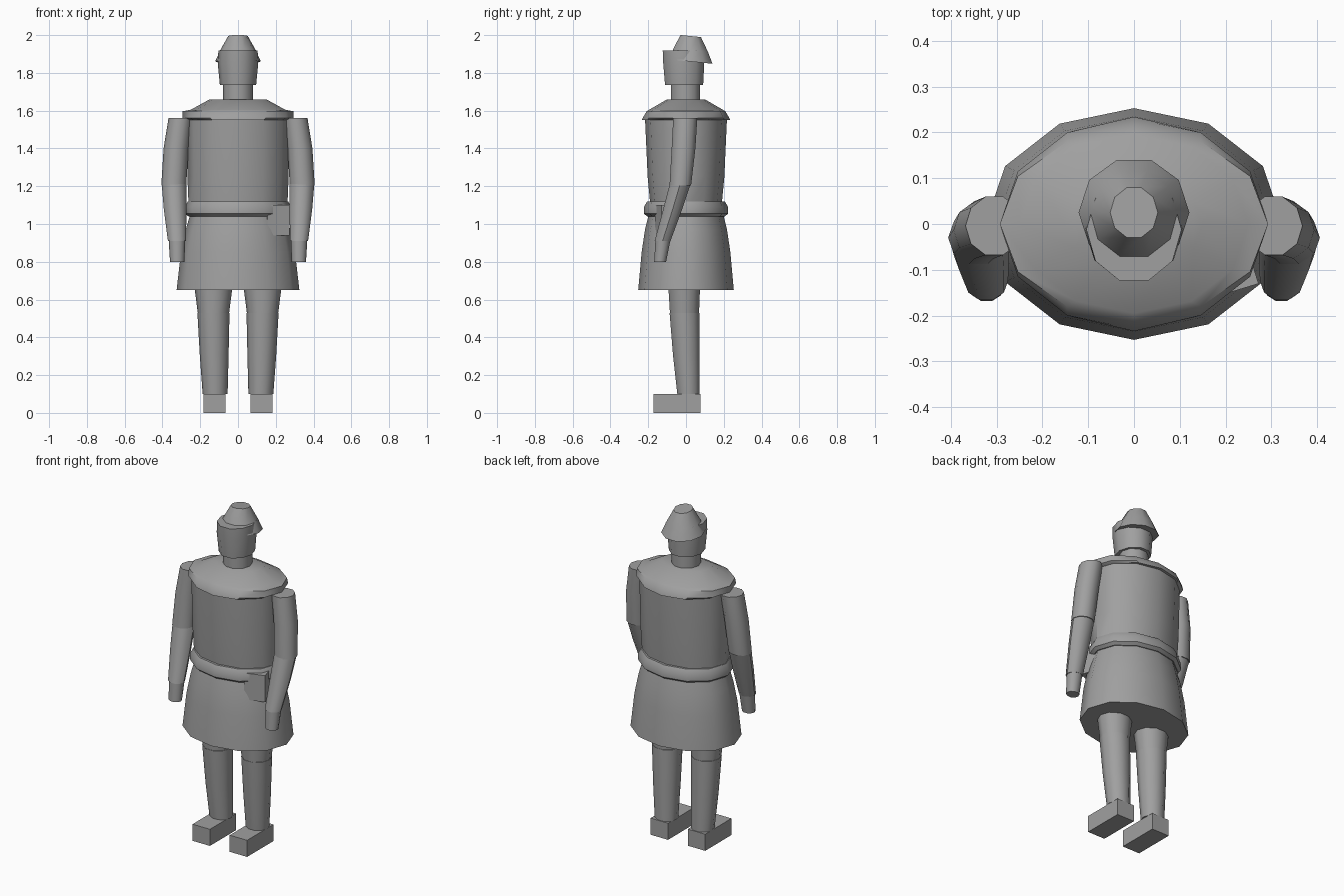
import bpy, bmesh, math
from mathutils import Matrix

if "Cube" in bpy.data.objects:
    bpy.data.objects.remove(bpy.data.objects["Cube"])

grey = bpy.data.materials.new("plain_grey")
grey.use_nodes = True
grey.diffuse_color = (0.35, 0.35, 0.35, 1)
grey.node_tree.nodes["Principled BSDF"].inputs["Base Color"].default_value = grey.diffuse_color


def finish(name, bm):
    bmesh.ops.recalc_face_normals(bm, faces=bm.faces)
    mesh = bpy.data.meshes.new(name)
    bm.to_mesh(mesh)
    bm.free()
    mesh.materials.append(grey)
    obj = bpy.data.objects.new(name, mesh)
    bpy.context.collection.objects.link(obj)
    return obj


def loft(name, rings, sides=12, tilt=0):
    """Capped tube through elliptical rings (x, y, z, x radius, y radius)."""
    bm = bmesh.new()
    loops = []
    for cx, cy, cz, rx, ry in rings:
        loop = []
        for i in range(sides):
            a = math.tau * i / sides
            y = ry * math.sin(a)
            loop.append(bm.verts.new((cx + rx * math.cos(a), cy + y, cz + tilt * y)))
        loops.append(loop)
    for low, high in zip(loops, loops[1:]):
        for i in range(sides):
            j = (i + 1) % sides
            bm.faces.new((low[i], low[j], high[j], high[i]))
    bm.faces.new(loops[0])
    bm.faces.new(loops[-1])
    obj = finish(name, bm)
    bpy.ops.object.select_all(action='DESELECT')
    obj.select_set(True)
    bpy.context.view_layer.objects.active = obj
    bpy.ops.object.shade_smooth_by_angle(angle=math.radians(40))
    return obj


def box(name, centre, size, turn=0):
    bm = bmesh.new()
    place = (Matrix.Translation(centre) @ Matrix.Rotation(math.radians(turn), 4, 'Z')
             @ Matrix.Diagonal((*size, 1)))
    bmesh.ops.create_cube(bm, size=1, matrix=place)
    return finish(name, bm)


# Tunic, belt and shoulder cape
loft("skirt", [(0, 0, 0.65, 0.325, 0.253), (0, 0, 0.85, 0.302, 0.235),
               (0, 0, 0.97, 0.277, 0.217), (0, 0, 1.06, 0.25, 0.195)])
loft("torso", [(0, 0, 1.06, 0.26, 0.185), (0, 0, 1.25, 0.268, 0.203),
               (0, 0, 1.56, 0.272, 0.217)])
loft("belt", [(0, 0, 1.04, 0.262, 0.205), (0, 0, 1.055, 0.28, 0.223),
              (0, 0, 1.09, 0.28, 0.223), (0, 0, 1.12, 0.265, 0.205)])
loft("shoulder_cape", [(0, 0, 1.55, 0.27, 0.234), (0, 0, 1.56, 0.293, 0.23),
                       (0, 0, 1.597, 0.293, 0.208), (0, 0, 1.605, 0.25, 0.195),
                       (0, 0, 1.66, 0.15, 0.1)])

# Pouch on the left hip
box("pouch", (0.2, -0.1, 1.02), (0.12, 0.1, 0.16), 17)

# Neck, head and tilted hat
loft("neck", [(0, -0.003, 1.64, 0.08, 0.08), (0, -0.003, 1.75, 0.08, 0.08)], 10)
loft("head", [(0, -0.01, 1.735, 0.096, 0.106), (0, -0.012, 1.85, 0.107, 0.114),
              (0, -0.012, 1.918, 0.104, 0.117)], 10)
loft("hat", [(0, 0.025, 1.86, 0.121, 0.121), (0, 0.025, 1.92, 0.094, 0.096),
             (0, 0.025, 1.995, 0.052, 0.057)], 10, tilt=-0.1)

# Limbs, one set on each side
for side, s in (("left", 1), ("right", -1)):
    box(side + "_foot", (s * 0.124, -0.048, 0.05), (0.116, 0.25, 0.1))
    loft(side + "_lower_leg", [(s * 0.121, 0.013, 0.1, 0.066, 0.062),
                               (s * 0.126, 0.002, 0.3, 0.076, 0.074),
                               (s * 0.13, -0.008, 0.53, 0.085, 0.083)], 10)
    loft(side + "_thigh", [(s * 0.13, -0.008, 0.53, 0.083, 0.081),
                           (s * 0.13, -0.01, 0.7, 0.105, 0.09)], 10)
    loft(side + "_upper_arm", [(s * 0.34, -0.03, 1.205, 0.066, 0.06),
                               (s * 0.328, -0.013, 1.4, 0.066, 0.066),
                               (s * 0.305, -0.004, 1.56, 0.063, 0.067)], 10)
    loft(side + "_forearm", [(s * 0.323, -0.124, 0.91, 0.048, 0.044),
                             (s * 0.333, -0.07, 1.08, 0.06, 0.053),
                             (s * 0.339, -0.03, 1.215, 0.065, 0.058)], 10)
    loft(side + "_hand", [(s * 0.322, -0.137, 0.80, 0.038, 0.033),
                          (s * 0.323, -0.122, 0.915, 0.044, 0.042)], 10)
